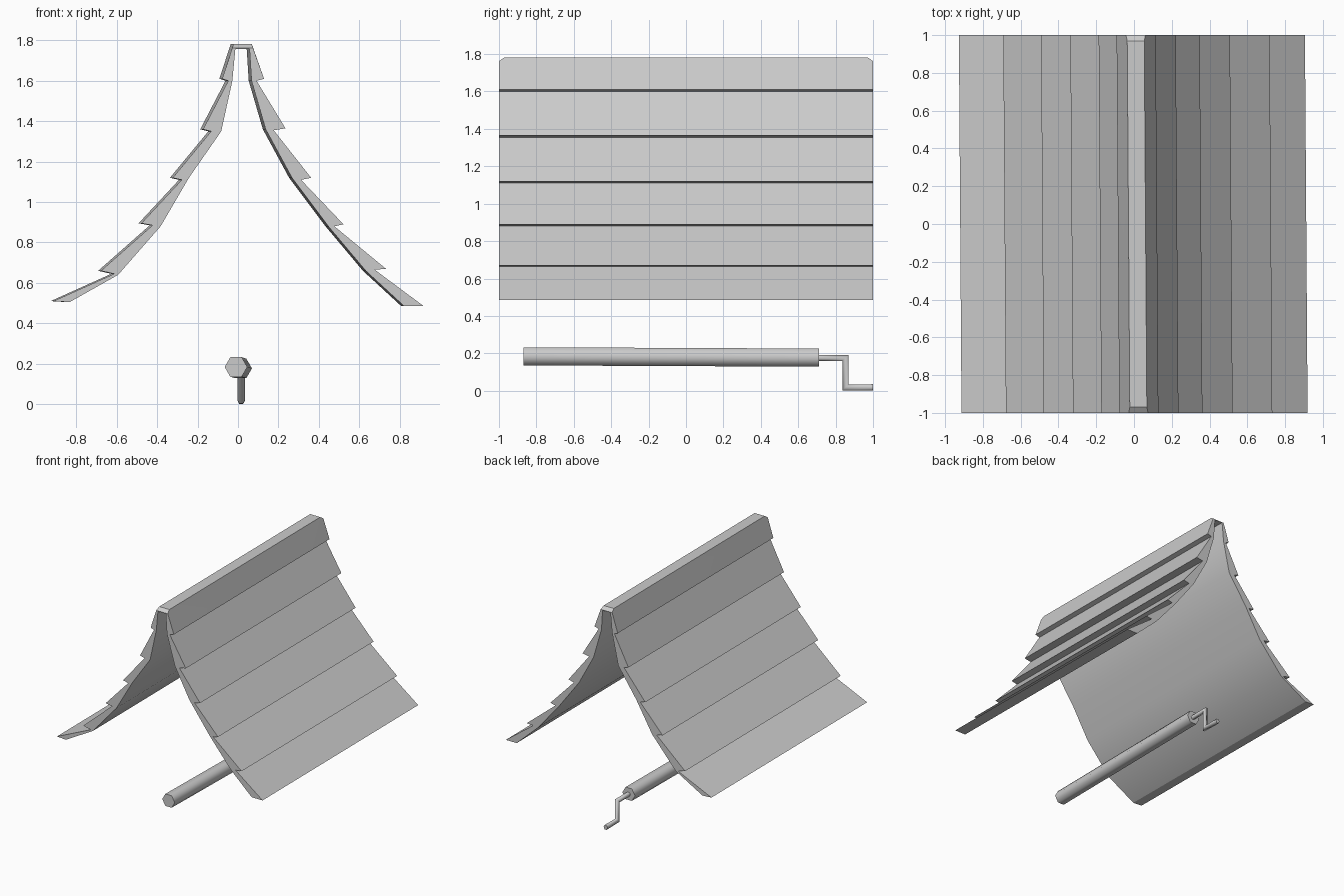
import bpy, bmesh, math
from mathutils import Vector

if "Cube" in bpy.data.objects:
    bpy.data.objects.remove(bpy.data.objects["Cube"])


def loft(name, rings, smooth_angle):
    """Closed solid through matching rings of points."""
    bm = bmesh.new()
    loops = [[bm.verts.new(p) for p in ring] for ring in rings]
    n = len(loops[0])
    for a, b in zip(loops, loops[1:]):
        for i in range(n):
            j = (i + 1) % n
            bm.faces.new((a[i], a[j], b[j], b[i]))
    bm.faces.new(loops[0])
    bm.faces.new(loops[-1][::-1])
    bmesh.ops.recalc_face_normals(bm, faces=bm.faces)
    mesh = bpy.data.meshes.new(name)
    bm.to_mesh(mesh)
    bm.free()
    ob = bpy.data.objects.new(name, mesh)
    bpy.context.collection.objects.link(ob)
    bpy.ops.object.select_all(action='DESELECT')
    ob.select_set(True)
    bpy.context.view_layer.objects.active = ob
    bpy.ops.object.shade_smooth_by_angle(angle=math.radians(smooth_angle))
    return ob


def hex_ring(centre, rx, up):
    """Six-sided section spanned by x and the given up vector."""
    c, u = Vector(centre), Vector(up)
    return [c + Vector((rx * math.cos(k * math.pi / 3), 0, 0))
            + u * math.sin(k * math.pi / 3) for k in range(6)]


# Roof: overlapping shingle steps outside, smooth curved underside
left_out = [(-.085, 1.61), (-.055, 1.60), (-.18, 1.36), (-.14, 1.35),
            (-.33, 1.12), (-.285, 1.11), (-.485, .895), (-.43, .885),
            (-.685, .66), (-.62, .645), (-.92, .51), (-.84, .505)]
left_in = [(-.60, .64), (-.39, .88), (-.25, 1.12), (-.09, 1.35),
           (-.035, 1.60), (-.02, 1.758)]
right_in = [(.05, 1.758), (.06, 1.60), (.13, 1.36), (.26, 1.12),
            (.44, .88), (.625, .66)]
right_out = [(.815, .485), (.912, .485), (.67, .665), (.725, .67),
             (.47, .88), (.515, .89), (.305, 1.11), (.355, 1.12),
             (.17, 1.355), (.228, 1.365), (.085, 1.60), (.122, 1.61)]


def roof_ring(y, ridge_z):
    d = (1.78 - ridge_z) * .3
    ridge = [(.062 + d, ridge_z), (-.03 - d, ridge_z)]
    pts = left_out + left_in + right_in + right_out + ridge
    return [(x - .007 * y, y, z) for x, z in pts]


loft("shingled_roof", [roof_ring(-1, 1.762), roof_ring(-.97, 1.783),
                       roof_ring(.97, 1.783), roof_ring(1, 1.762)], 30)

# Windlass roller, slightly tilted
loft("windlass_roller", [hex_ring((-.01, -.87, .184), .056, (0, 0, .056)),
                         hex_ring((.013, .71, .177), .056, (0, 0, .056))], 65)

# Crank handle
r = .018
loft("crank_handle", [hex_ring((.016, .70, .175), r, (0, 0, r)),
                      hex_ring((.016, .852, .175), r, (0, r, r)),
                      hex_ring((.016, .852, .018), r, (0, r, r)),
                      hex_ring((.016, 1, .0175), r, (0, 0, r + .002))], 65)
